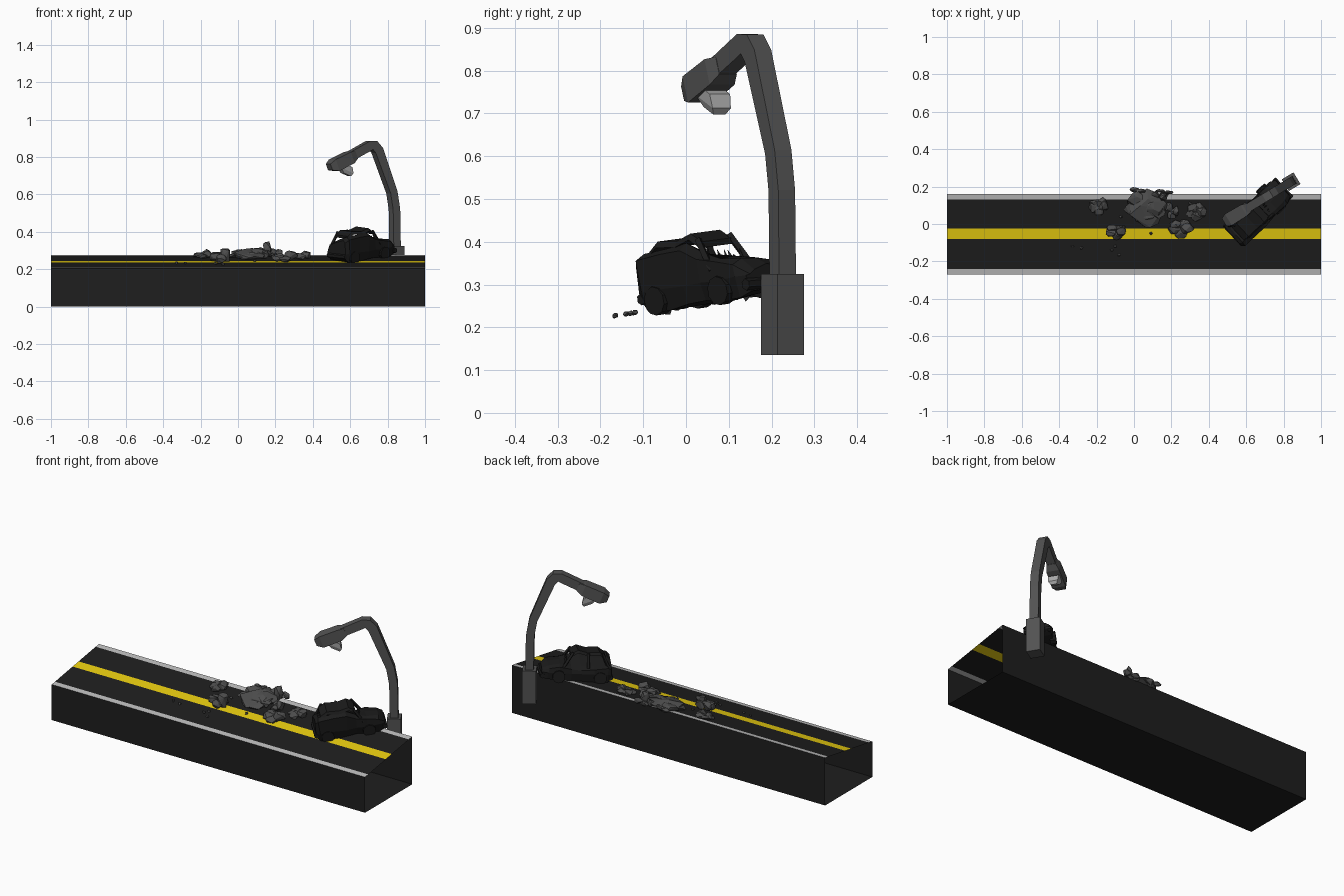
import bpy, bmesh, math, random
from mathutils import Vector, Matrix

if "Cube" in bpy.data.objects:
    bpy.data.objects.remove(bpy.data.objects["Cube"])

random.seed(7)
SLOPE = 0.07 / 0.43


def road_z(y):
    return 0.205 + (y + 0.27) * SLOPE


def material(name, rgb):
    m = bpy.data.materials.new(name)
    m.diffuse_color = (*rgb, 1)
    m.use_nodes = True
    m.node_tree.nodes["Principled BSDF"].inputs["Base Color"].default_value = m.diffuse_color
    return m


ASPHALT = material("asphalt", (0.013, 0.013, 0.013))
CHARRED = material("charred", (0.011, 0.011, 0.011))
STONE = material("stone", (0.075, 0.075, 0.075))
STEEL = material("steel", (0.085, 0.085, 0.085))
GLASS = material("lamp_glass", (0.42, 0.42, 0.42))
YELLOW = material("yellow_paint", (0.8, 0.6, 0.005))
WHITE = material("white_paint", (0.5, 0.5, 0.5))


def finish(name, bm, mat, matrix=None):
    bmesh.ops.recalc_face_normals(bm, faces=bm.faces)
    me = bpy.data.meshes.new(name)
    bm.to_mesh(me)
    bm.free()
    me.materials.append(mat)
    ob = bpy.data.objects.new(name, me)
    bpy.context.collection.objects.link(ob)
    if matrix:
        ob.matrix_world = matrix
    return ob


def loft(name, rings, mat, matrix=None):
    bm = bmesh.new()
    rows = [[bm.verts.new(p) for p in r] for r in rings]
    n = len(rows[0])
    for a, b in zip(rows, rows[1:]):
        for i in range(n):
            bm.faces.new((a[i], a[(i + 1) % n], b[(i + 1) % n], b[i]))
    bm.faces.new(rows[0])
    bm.faces.new(rows[-1])
    return finish(name, bm, mat, matrix)


def strip(name, profile, mat):
    bm = bmesh.new()
    cols = [(bm.verts.new((-1, y, z)), bm.verts.new((1, y, z))) for y, z in profile]
    for a, b in zip(cols, cols[1:]):
        bm.faces.new((a[0], a[1], b[1], b[0]))
    return finish(name, bm, mat)


# Road: open-ended shell with painted strips set into the sloping top
Y0, Y1 = -0.27, 0.16
strip("road_shell", [(Y0, road_z(Y0)), (Y0, 0), (Y1, 0), (Y1, road_z(Y1))], ASPHALT)
edges = [Y0, -0.24, -0.08, -0.025, 0.13, Y1]
parts = [("front_edge_line", WHITE), ("front_lane", ASPHALT), ("centre_line", YELLOW),
         ("back_lane", ASPHALT), ("back_edge_line", WHITE)]
for (name, mat), a, b in zip(parts, edges, edges[1:]):
    strip(name, [(a, road_z(a)), (b, road_z(b))], mat)

# Street lamp: local x runs along the arm towards the road
lamp = Matrix.Translation((0.84, 0.226, 0)) @ Matrix.Rotation(math.radians(211.2), 4, 'Z')


def sweep(name, path, mat):
    """path rows: reach, height, tilt of section in degrees, half thickness, half width"""
    rings = []
    for s, z, tilt, t, w in path:
        d = Vector((math.cos(math.radians(tilt)), 0, math.sin(math.radians(tilt)))) * t
        c = Vector((s, 0, z))
        e = Vector((0, w, 0))
        rings.append([c - d - e, c + d - e, c + d + e, c - d + e])
    return loft(name, rings, mat, lamp)


sweep("lamp_base", [(0, 0.135, 0, 0.0365, 0.0365), (0, 0.325, 0, 0.0365, 0.0365)], STEEL)
sweep("lamp_pole", [(0, 0.32, 0, 0.022, 0.023), (0.004, 0.52, -2, 0.022, 0.023),
                    (0.02, 0.61, -13, 0.022, 0.023), (0.112, 0.835, -32, 0.026, 0.023),
                    (0.138, 0.862, -58, 0.026, 0.023), (0.165, 0.860, -98, 0.026, 0.023),
                    (0.29, 0.80, -112, 0.024, 0.023)], STEEL)
sweep("lamp_head", [(0.255, 0.812, -112, 0.022, 0.024), (0.285, 0.797, -112, 0.032, 0.034),
                    (0.38, 0.756, -112, 0.033, 0.036), (0.412, 0.746, -112, 0.018, 0.024)], STEEL)
sweep("lamp_glass", [(0.325, 0.762, 22, 0.045, 0.028), (0.314, 0.728, 22, 0.042, 0.025),
                     (0.308, 0.706, 22, 0.024, 0.016)], GLASS)

# Burnt-out car, lying on the road slope; local x runs from tail to nose
car = (Matrix.Translation((0.663, 0.075, road_z(0.075) - 0.012))
       @ Matrix.Rotation(math.atan(SLOPE), 4, 'X') @ Matrix.Rotation(math.radians(43), 4, 'Z'))


def j(a=0.004):
    return random.uniform(-a, a)


rings = []
for u, hw, low, near, far in [(-0.182, 0.066, 0.03, 0.135, 0.09), (-0.165, 0.076, 0.012, 0.15, 0.10),
                              (-0.09, 0.076, 0.012, 0.152, 0.09), (-0.02, 0.074, 0.014, 0.155, 0.085),
                              (0.03, 0.070, 0.014, 0.125, 0.088), (0.09, 0.072, 0.014, 0.112, 0.10),
                              (0.15, 0.070, 0.014, 0.10, 0.088), (0.182, 0.058, 0.025, 0.075, 0.07)]:
    ring = [(-hw * 0.9, low), (-hw * 1.06, 0.06), (-hw, near - 0.012), (-hw * 0.7, near),
            (0, (near + far) / 2 + 0.006), (hw * 0.75, far + 0.004), (hw, far - 0.01),
            (hw * 1.05, 0.055), (hw * 0.9, low)]
    rings.append([(u + j(), v + j(), w + j()) for v, w in ring])
loft("car_body", rings, CHARRED, car)

# Crushed roof and its bent pillars
roof = [[(u, -0.06, w - 0.014), (u, -0.05, w), (u, 0.045, w - 0.002), (u, 0.054, w - 0.016)]
        for u, w in [(-0.15, 0.150), (-0.115, 0.172), (-0.05, 0.166), (0.0, 0.178), (0.035, 0.155)]]
loft("car_roof", roof, CHARRED, car)


def bar(name, a, b, r, mat, matrix, sides=4, tip=1.0):
    a, b = Vector(a), Vector(b)
    bm = bmesh.new()
    m = Matrix.Translation((a + b) / 2) @ (b - a).to_track_quat('Z', 'Y').to_matrix().to_4x4()
    bmesh.ops.create_cone(bm, cap_ends=True, segments=sides, radius1=r, radius2=r * tip,
                          depth=(b - a).length, matrix=m)
    return finish(name, bm, mat, matrix)


for u0, u1, v in [(-0.17, -0.13, 0.05), (-0.06, -0.055, 0.055), (0.07, 0.025, 0.05), (0.07, 0.025, -0.055)]:
    bar("car_pillar", (u0, v * 1.2, 0.085), (u1, v * 0.95, 0.162), 0.009, CHARRED, car)

# Jagged windscreen remains
for i in range(7):
    v = -0.05 + i * 0.016
    bar("windscreen_shard", (0.062, v, 0.095), (0.05, v + j(), 0.125 + j(0.01)), 0.009, CHARRED, car, 3, 0.05)

# Wheels and bumpers
for u in (-0.125, 0.095):
    for v in (-1, 1):
        bar("car_wheel", (u, v * 0.052, 0.036), (u, v * 0.083, 0.036), 0.034, CHARRED, car, 10)
for u, w in ((-0.182, 0.045), (0.18, 0.04)):
    bar("car_bumper", (u, -0.07, w), (u, 0.068, w - 0.006), 0.014, CHARRED, car, 6)


# Rubble: heaps of irregular convex stones resting on the road
def heap(name, x, y, rx, ry, h, count):
    bm = bmesh.new()
    for k in range(count):
        f = 1.0 if count == 1 else 0.6
        ox, oy = (0, 0) if count == 1 else (rx * 0.5 * math.cos(k * 2.4), ry * 0.5 * math.sin(k * 2.4))
        top = h * (1 if k == 0 else random.uniform(0.4, 0.8))
        verts = []
        for n in range(18):
            p = Vector([random.gauss(0, 1) for _ in range(3)]).normalized()
            py = y + oy + p.y * ry * f
            verts.append(bm.verts.new((x + ox + p.x * rx * f, py, road_z(py) + top * (0.42 + 0.58 * p.z))))
        res = bmesh.ops.convex_hull(bm, input=verts)
        junk = [g for g in res["geom_interior"] if isinstance(g, bmesh.types.BMVert)]
        bmesh.ops.delete(bm, geom=junk, context='VERTS')
    return finish(name, bm, STONE)


heap("broken_slab", 0.07, 0.085, 0.115, 0.105, 0.045, 1)
heap("slab_heap", 0.06, 0.09, 0.11, 0.09, 0.05, 6)
heap("upright_block", 0.135, 0.145, 0.045, 0.035, 0.085, 2)
heap("edge_rubble", 0.02, 0.175, 0.045, 0.025, 0.035, 3)
heap("edge_rubble", 0.16, 0.17, 0.05, 0.018, 0.035, 3)
heap("left_rubble", -0.19, 0.095, 0.05, 0.05, 0.045, 5)
heap("tall_rubble", -0.095, -0.04, 0.055, 0.042, 0.088, 5)
heap("right_rubble", 0.25, -0.025, 0.065, 0.05, 0.06, 5)
heap("right_rubble", 0.335, 0.065, 0.055, 0.05, 0.04, 5)
heap("right_rubble", 0.2, 0.07, 0.04, 0.05, 0.05, 3)
for x, y in [(-0.33, -0.12), (-0.28, -0.13), (-0.10, -0.12), (-0.08, -0.165), (-0.07, 0.04),
             (0.09, -0.05), (-0.12, -0.14), (0.30, 0.11)]:
    heap("pebble", x, y, 0.01, 0.008, 0.012, 1)
